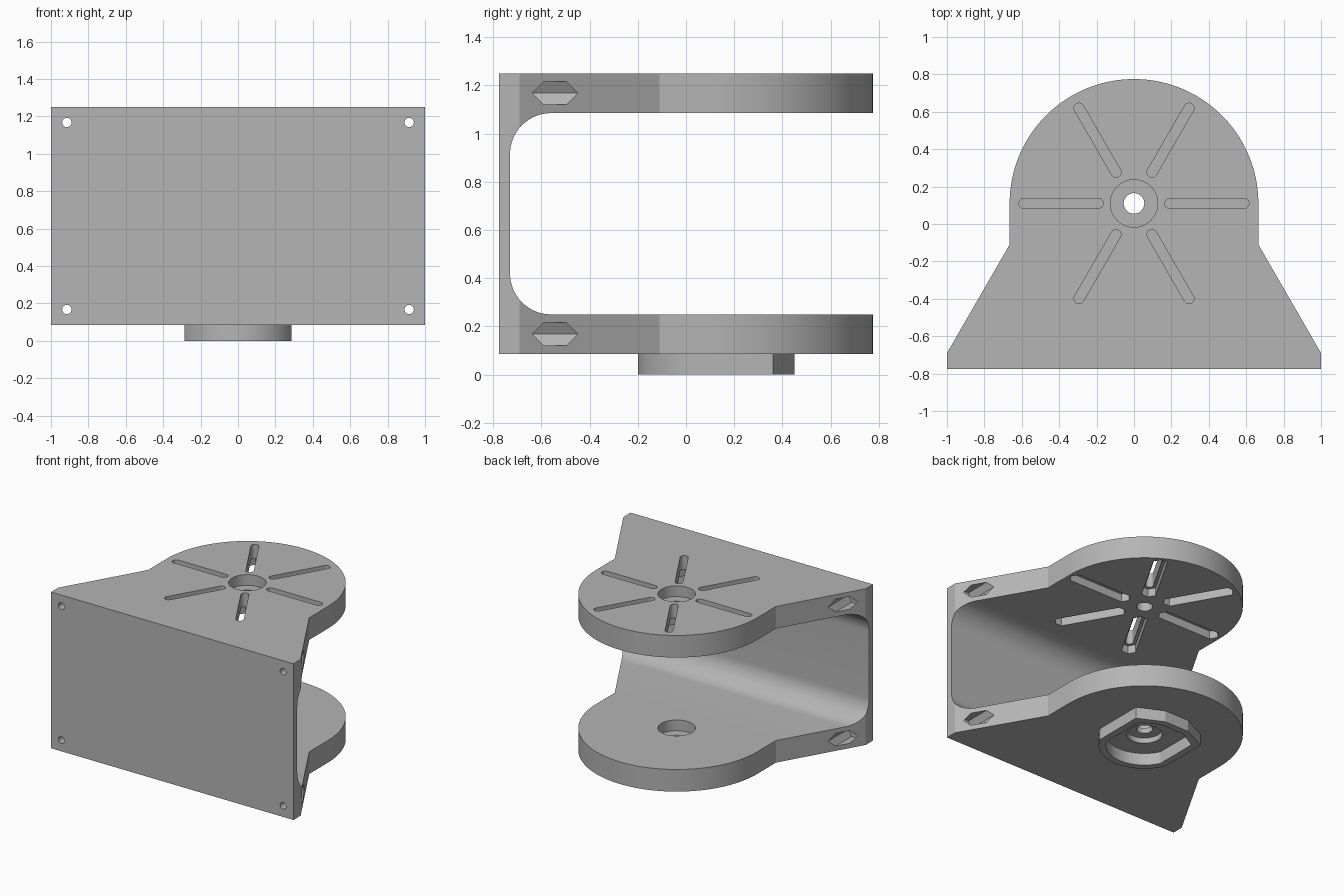
import bpy, bmesh
from math import pi, sin, cos, acos, radians
from mathutils import Matrix

old = bpy.data.objects.get("Cube")
if old:
    bpy.data.objects.remove(old, do_unlink=True)

grey = bpy.data.materials.new("plain grey")
grey.use_nodes = True
colour = (0.46, 0.46, 0.46, 1)
grey.diffuse_color = colour
grey.node_tree.nodes["Principled BSDF"].inputs["Base Color"].default_value = colour

HUB_Y = 0.11                       # centre of the round end
BASE, LOW_TOP, HIGH_BASE, TOP = 0.085, 0.25, 1.085, 1.25


def arc(cx, cy, r, start, end, steps=24):
    """Points along an arc, angles in radians."""
    return [(cx + r * cos(start + (end - start) * i / steps),
             cy + r * sin(start + (end - start) * i / steps)) for i in range(steps + 1)]


def prism(name, points, lo, hi, axis="z"):
    """Extrude a flat outline from lo to hi along an axis."""
    place = {"z": lambda u, v, w: (u, v, w),
             "x": lambda u, v, w: (w, u, v),
             "y": lambda u, v, w: (u, w, v)}[axis]
    bm = bmesh.new()
    face = bm.faces.new([bm.verts.new(place(u, v, lo)) for u, v in points])
    moved = bmesh.ops.extrude_face_region(bm, geom=[face])["geom"]
    step = place(0, 0, hi - lo)
    bmesh.ops.translate(bm, vec=step, verts=[g for g in moved if isinstance(g, bmesh.types.BMVert)])
    bmesh.ops.recalc_face_normals(bm, faces=bm.faces)
    mesh = bpy.data.meshes.new(name)
    bm.to_mesh(mesh)
    bm.free()
    mesh.materials.append(grey)
    obj = bpy.data.objects.new(name, mesh)
    bpy.context.collection.objects.link(obj)
    return obj


def combine(target, tool, operation="DIFFERENCE"):
    """Apply a boolean and remove the tool."""
    mod = target.modifiers.new("shape", "BOOLEAN")
    mod.operation, mod.solver, mod.object = operation, "EXACT", tool
    bpy.context.view_layer.objects.active = target
    bpy.ops.object.modifier_apply(modifier=mod.name)
    bpy.data.objects.remove(tool, do_unlink=True)


def hole(target, r, lo, hi, x=0, y=HUB_Y, axis="z", sides=48):
    ring = arc(x, y, r, 0, 2 * pi, sides)[:-1]
    combine(target, prism("hole_cutter", ring, lo, hi, axis))


def radial_slots(target, half_width, cap, lo, hi):
    """Six slots around the hub; cap is the number of steps in each rounded end."""
    r = half_width
    shape = (arc(0.588, 0, r, -pi / 2, pi / 2, cap) + arc(0.192, 0, r, pi / 2, 3 * pi / 2, cap))
    for k in range(6):
        cutter = prism("slot_cutter", shape, lo, hi)
        cutter.data.transform(Matrix.Translation((0, HUB_Y, 0)) @ Matrix.Rotation(k * pi / 3, 4, "Z"))
        combine(target, cutter)


def hex_slots(target, apothem, lo, hi):
    """Wider slots with pointed hexagonal ends."""
    tip, side = apothem / cos(pi / 6), apothem * 0.577
    a, b = 0.192, 0.588
    shape = [(b + tip, 0), (b + side, apothem), (a - side, apothem),
             (a - tip, 0), (a - side, -apothem), (b + side, -apothem)]
    for k in range(6):
        cutter = prism("nut_slot_cutter", shape, lo, hi)
        cutter.data.transform(Matrix.Translation((0, HUB_Y, 0)) @ Matrix.Rotation(k * pi / 3, 4, "Z"))
        combine(target, cutter)


def boss_outline(inset):
    """Round front, flat sides and a chamfered back."""
    r, side, back = 0.31 - inset, 0.285 - inset, 0.34 - inset
    corner = 0.25 - inset * 0.75
    turn = acos(side / r)
    pts = arc(0, 0, r, -pi + turn, -turn, 36)
    pts += [(side, corner), (0.1, back), (-0.1, back), (-side, corner)]
    return [(x, y + HUB_Y) for x, y in pts]


# Solid body: flared front edge and round back end
outline = [(-1, -0.69), (-1, -0.775), (1, -0.775), (1, -0.69), (0.665, -0.11)]
outline += arc(0, HUB_Y, 0.665, 0, pi, 72) + [(-0.665, -0.11)]
bracket = prism("bracket", outline, BASE, TOP)

# Open space between the two plates, filleted at the wall
R, wall = 0.17, -0.73
gap = [(1, LOW_TOP), (1, HIGH_BASE)]
gap += arc(wall + R, HIGH_BASE - R, R, pi / 2, pi, 16)
gap += arc(wall + R, LOW_TOP + R, R, pi, 3 * pi / 2, 16)
combine(bracket, prism("gap_cutter", gap, -1.5, 1.5, "x"))

# Socket boss under the lower plate
combine(bracket, prism("boss", boss_outline(0), 0, BASE + 0.03), "UNION")
combine(bracket, prism("socket_cutter", boss_outline(0.05), -0.1, BASE + 0.005))

# Hub holes and recesses
hole(bracket, 0.055, -0.1, TOP + 0.1)
hole(bracket, 0.127, TOP - 0.08, TOP + 0.1)
hole(bracket, 0.127, LOW_TOP - 0.08, LOW_TOP + 0.1)
hole(bracket, 0.12, 0.03, 0.13)

# Slots through the upper plate, with wider nut channels below
radial_slots(bracket, 0.027, 10, HIGH_BASE - 0.05, TOP + 0.05)
hex_slots(bracket, 0.048, HIGH_BASE - 0.05, HIGH_BASE + 0.06)

# Corner screw holes and hexagonal nut pockets
for x in (-0.915, 0.915):
    for z in (0.168, 1.168):
        hole(bracket, 0.025, -0.9, -0.4, x, z, "y", 24)
        hole(bracket, 0.055, -0.685, -0.3, x, z, "y", 6)

# Smooth curved walls, keep edges sharp
bpy.ops.object.select_all(action="DESELECT")
bracket.select_set(True)
bpy.context.view_layer.objects.active = bracket
bpy.ops.object.shade_smooth_by_angle(angle=radians(25))
